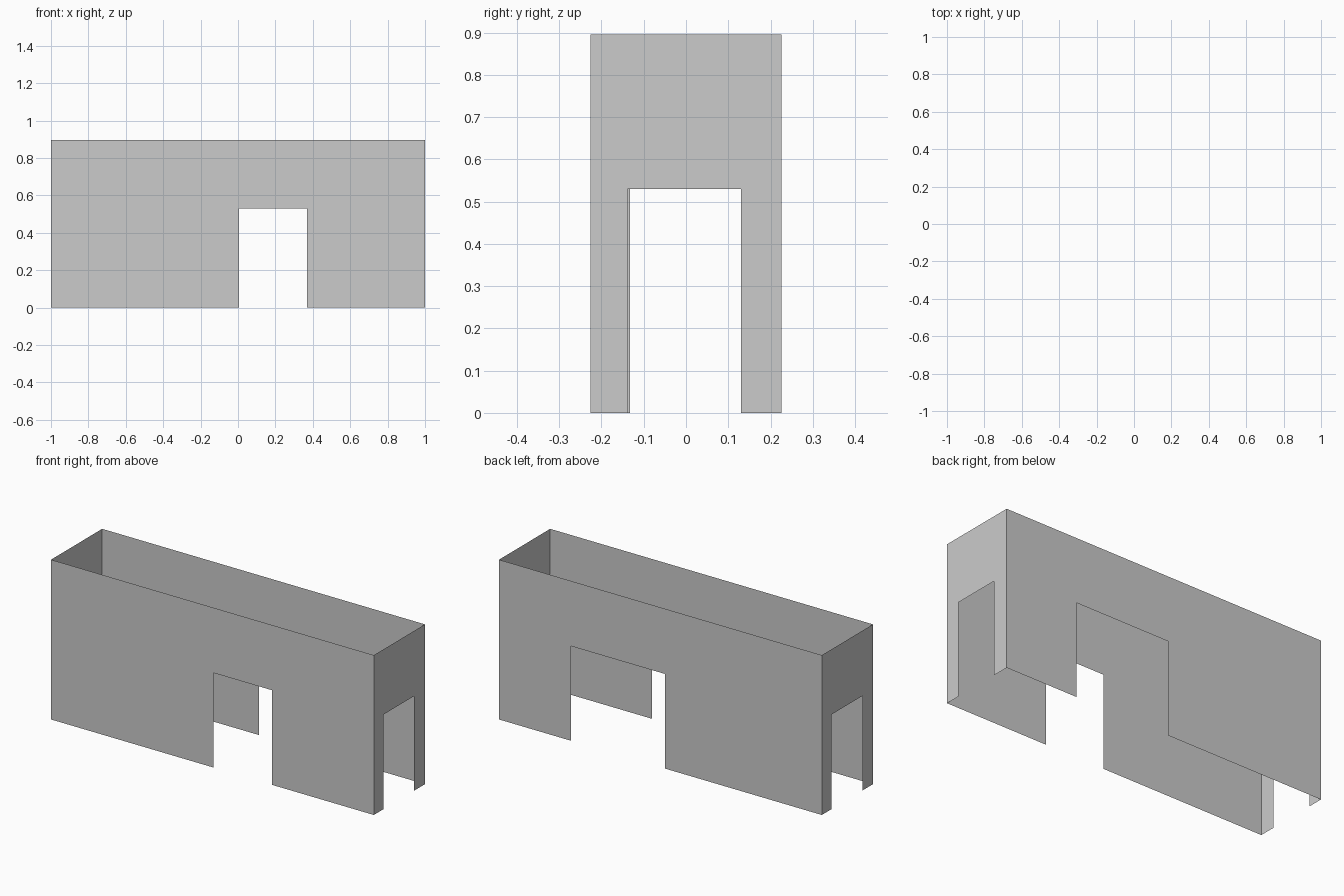
import bpy
from mathutils import Vector

if "Cube" in bpy.data.objects:
    bpy.data.objects.remove(bpy.data.objects["Cube"])

HX, HY, H = 1.0, 0.226, 0.895   # half length, half depth, wall height
DOOR_H = 0.53


def wall(name, start, end, door_from, door_to):
    """Paper-thin wall from start to end (outside on the right), with a doorway."""
    a, b = Vector(start), Vector(end)
    length = (b - a).length
    d = (b - a).normalized()
    profile = [(0, 0), (door_from, 0), (door_from, DOOR_H), (door_to, DOOR_H),
               (door_to, 0), (length, 0), (length, H), (0, H)]
    verts = [(a.x + d.x * s, a.y + d.y * s, z) for s, z in profile]
    mesh = bpy.data.meshes.new(name)
    mesh.from_pydata(verts, [], [range(len(verts))])
    obj = bpy.data.objects.new(name, mesh)
    bpy.context.collection.objects.link(obj)
    return obj


# Four walls, running counter-clockwise so the faces point outwards
wall("front_wall", (-HX, -HY), (HX, -HY), HX + 0.005, HX + 0.37)
wall("right_wall", (HX, -HY), (HX, HY), HY - 0.139, HY + 0.13)
wall("back_wall", (HX, HY), (-HX, HY), HX - 0.555, HX + 0.028)
wall("left_wall", (-HX, HY), (-HX, -HY), HY - 0.139, HY + 0.132)
